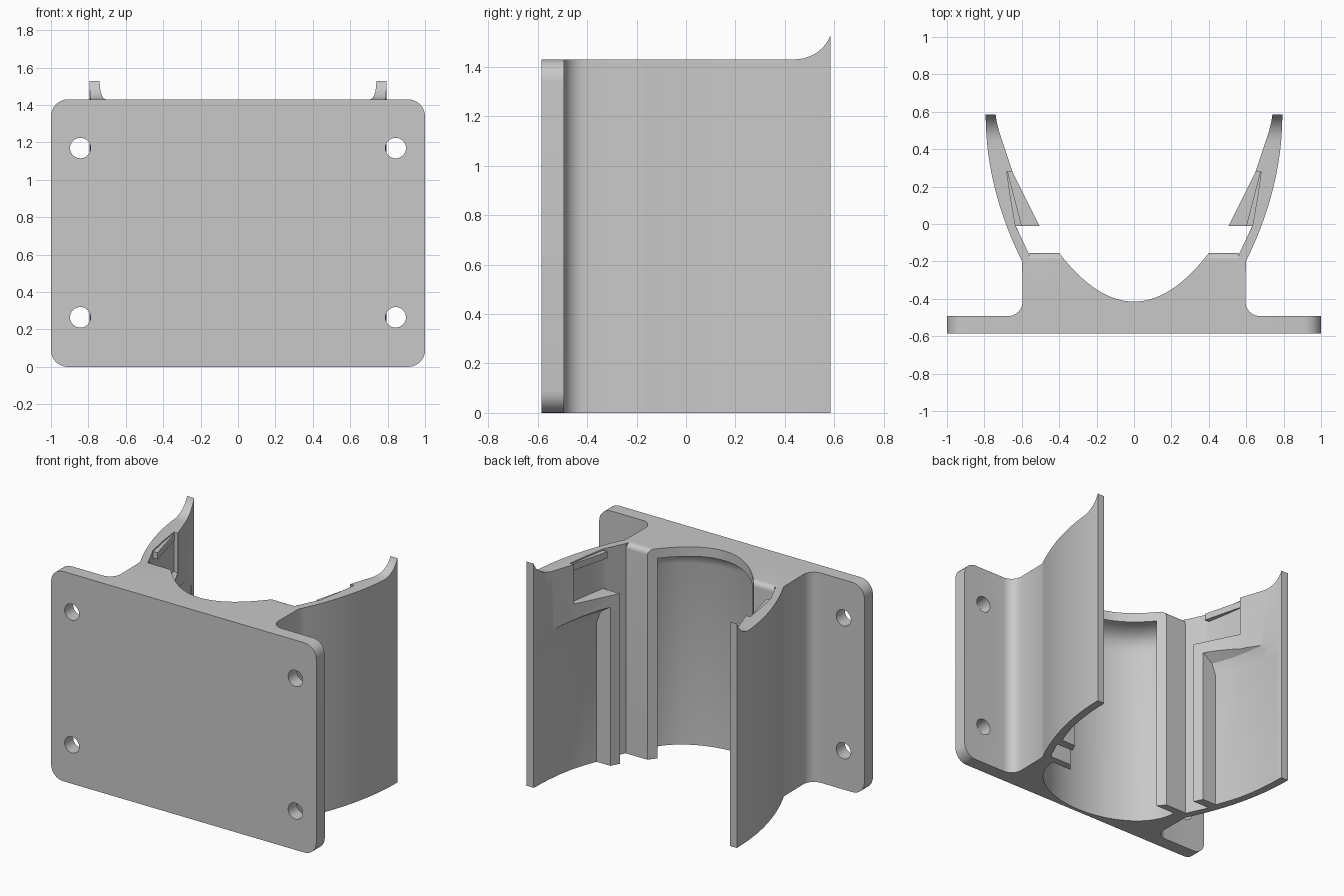
import bpy, bmesh
from math import sin, cos, radians

if "Cube" in bpy.data.objects:
    bpy.data.objects.remove(bpy.data.objects["Cube"], do_unlink=True)

grey = bpy.data.materials.new("plain grey")
grey.use_nodes = True
GREY = (0.58, 0.58, 0.58, 1)
grey.diffuse_color = GREY
grey.node_tree.nodes["Principled BSDF"].inputs["Base Color"].default_value = GREY

HEIGHT = 1.43
AXES = {"x": lambda a, b, c: (c, a, b),
        "y": lambda a, b, c: (a, c, b),
        "z": lambda a, b, c: (a, b, c)}


def loft(name, levels, axis="z"):
    """Solid through closed profiles, given as (position, points)."""
    bm = bmesh.new()
    rings = [[bm.verts.new(AXES[axis](a, b, c)) for a, b in pts] for c, pts in levels]
    n = len(rings[0])
    for low, high in zip(rings, rings[1:]):
        for i in range(n):
            j = (i + 1) % n
            bm.faces.new((low[i], low[j], high[j], high[i]))
    bm.faces.new(rings[0][::-1])
    bm.faces.new(rings[-1])
    bmesh.ops.recalc_face_normals(bm, faces=bm.faces)
    mesh = bpy.data.meshes.new(name)
    bm.to_mesh(mesh)
    bm.free()
    mesh.materials.append(grey)
    obj = bpy.data.objects.new(name, mesh)
    bpy.context.collection.objects.link(obj)
    return obj


def prism(name, pts, lo, hi, axis="z"):
    return loft(name, [(lo, pts), (hi, pts)], axis)


def arc(ca, cb, r, start, end, steps=8):
    angles = [radians(start + (end - start) * i / steps) for i in range(steps + 1)]
    return [(ca + r * cos(t), cb + r * sin(t)) for t in angles]


def flip(pts, s):
    return [(a * s, b) for a, b in pts]


def both_sides(half):
    return half + flip(half[:0:-1], -1)


def combine(target, other, operation="DIFFERENCE"):
    mod = target.modifiers.new(operation, "BOOLEAN")
    mod.operation, mod.object, mod.solver = operation, other, "EXACT"
    bpy.context.view_layer.objects.active = target
    bpy.ops.object.modifier_apply(modifier=mod.name)
    bpy.data.objects.remove(other, do_unlink=True)


# Cradle: curved seat, hooked arms and filleted base in one outline
seat = [(0.40 * i / 16, -0.415 + 0.26 * (i / 16) ** 2) for i in range(17)]
outer = [(0.793 - 0.316 * (0.785 * i / 20) ** 2, 0.585 - 0.785 * i / 20)
         for i in range(21)]
half = (seat
        + [(0.56, -0.155), (0.56, -0.165), (0.632, -0.01), (0.505, -0.01), (0.65, 0.28),
           (0.69, 0.40), (0.72, 0.49), (0.735, 0.55), (0.74, 0.585)]
        + outer + arc(0.675, -0.413, 0.08, 180, 270) + [(0.675, -0.53)])
bracket = prism("cradle_bracket", both_sides(half), 0, 1.53)

# Flat top that sweeps up at the arm tips
sweep = [(0.44 + 0.155 * sin(t), HEIGHT + 0.152 * (1 - cos(t)))
         for t in [radians(7 * i) for i in range(11)]]
combine(bracket, prism("top_cutter", [(-0.8, HEIGHT)] + sweep
                       + [(0.7, 1.6), (0.7, 1.8), (-0.8, 1.8)], -1, 1, "x"))

# Mounting plate with rounded corners
R = 0.09
corners = [(1 - R, HEIGHT - R), (R - 1, HEIGHT - R), (R - 1, R), (1 - R, R)]
rounded = []
for k, (cx, cz) in enumerate(corners):
    rounded += arc(cx, cz, R, 90 * k, 90 * k + 90)
combine(bracket, prism("mounting_plate", rounded, -0.585, -0.493, "y"), "UNION")

# Screw holes
for x in (-0.843, 0.843):
    for z in (0.265, 1.17):
        circle = arc(x, z, 0.055, 0, 360, 32)[:-1]
        combine(bracket, prism("hole_cutter", circle, -0.7, -0.4, "y"))


# Wide seat hollow, open below, closing in to a rim at the top
def pocket(width, depth):
    curve = [(width * sin(t), -0.205 - depth * cos(t))
             for t in [radians(90 * i / 20) for i in range(21)]]
    return both_sides(curve + [(0.30, -0.205), (0.2, -0.05)])


combine(bracket, loft("seat_cutter", [(-0.1, pocket(0.505, 0.355)),
                                      (1.24, pocket(0.505, 0.355)),
                                      (1.30, pocket(0.485, 0.335)),
                                      (1.345, pocket(0.44, 0.285)),
                                      (1.365, pocket(0.37, 0.205))]))

for s in (-1, 1):
    # Rounded top edge of each pad beside the seat
    edge = arc(-0.19, HEIGHT - 0.035, 0.035, 0, 90) + [(-0.19, 1.5), (-0.1, 1.5), (-0.1, 1.395)]
    lo, hi = sorted((0.38 * s, 0.558 * s))
    combine(bracket, prism("pad_cutter", edge, lo, hi, "x"))

    # Notch above the hook
    notch = [(0.45, -0.03), (0.624, -0.03), (0.633, -0.01), (0.66, 0.14), (0.68, 0.28),
             (0.45, 0.28)]
    combine(bracket, prism("notch_cutter", flip(notch, s), 1.16, 1.7))

    # Hollow on the inside of the arm, sloping out at the top
    def hollow(shift):
        wall = [(0.64, 0.05), (0.67, 0.13), (0.698, 0.22), (0.718, 0.32),
                (0.731, 0.43), (0.738, 0.55)]
        return flip([(0.40, 0.05)] + [(a - shift, b) for a, b in wall] + [(0.5, 0.55)], s)

    combine(bracket, loft("hollow_cutter", [(-0.1, hollow(0)), (0.95, hollow(0)),
                                            (1.03, hollow(0.03)), (1.08, hollow(0.1))]))

    # Small ridge along the top of the notch
    ridge = [(0.60, -0.01), (0.65, -0.01), (0.70, 0.2), (0.69, 0.279), (0.675, 0.279)]
    combine(bracket, prism("ridge", flip(ridge, s), 1.375, 1.42), "UNION")

bpy.ops.object.select_all(action="DESELECT")
bracket.select_set(True)
bpy.context.view_layer.objects.active = bracket
bpy.ops.object.shade_smooth_by_angle(angle=radians(30))
